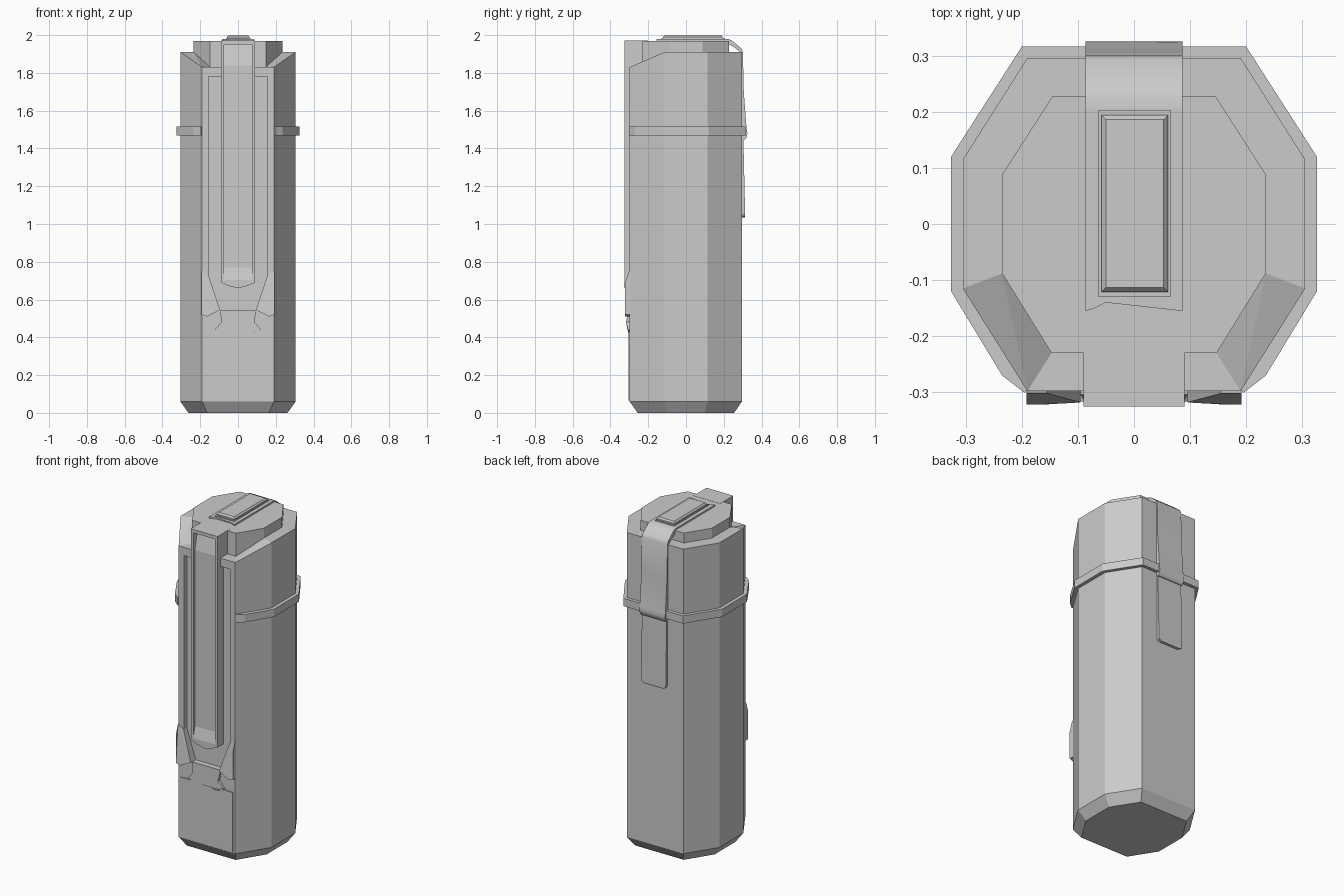
import bpy, bmesh
from mathutils import Vector

if "Cube" in bpy.data.objects:
    bpy.data.objects.remove(bpy.data.objects["Cube"])


def finish(name, bm):
    bmesh.ops.connect_verts_nonplanar(bm, angle_limit=0.02, faces=bm.faces[:])
    bmesh.ops.recalc_face_normals(bm, faces=bm.faces[:])
    me = bpy.data.meshes.new(name)
    bm.to_mesh(me)
    bm.free()
    ob = bpy.data.objects.new(name, me)
    bpy.context.collection.objects.link(ob)
    return ob


def loft(name, loops):
    """Skin equal-sized closed loops and cap both ends."""
    bm = bmesh.new()
    rows = [[bm.verts.new(p) for p in loop] for loop in loops]
    n = len(rows[0])
    for a, b in zip(rows, rows[1:]):
        for i in range(n):
            j = (i + 1) % n
            bm.faces.new((a[i], a[j], b[j], b[i]))
    bm.faces.new(rows[0])
    bm.faces.new(rows[-1])
    return finish(name, bm)


def prism(name, pts, axis, a, b):
    """Extrude a 2D outline along an axis; b may be one depth per point."""
    bs = b if isinstance(b, (list, tuple)) else [b] * len(pts)
    place = {'x': lambda p, d: (d, p[0], p[1]),
             'y': lambda p, d: (p[0], d, p[1]),
             'z': lambda p, d: (p[0], p[1], d)}[axis]
    return loft(name, [[place(p, a) for p in pts],
                       [place(p, d) for p, d in zip(pts, bs)]])


def mirrored(half):
    """Complete an outline that is symmetric about its first coordinate."""
    return half + [(-p[0],) + tuple(p[1:]) for p in reversed(half) if abs(p[0]) > 1e-6]


def cut(ob, cutter):
    m = ob.modifiers.new("cut", 'BOOLEAN')
    m.operation = 'DIFFERENCE'
    m.solver = 'EXACT'
    m.object = cutter
    cutter.hide_render = True
    cutter.hide_set(True)


def rect(x0, x1, y0, y1, z):
    return [(x0, y0, z), (x1, y0, z), (x1, y1, z), (x0, y1, z)]


# Eight-sided body with bottom chamfer, sloped front rim and raised cap
outer = mirrored([(0.19, -0.298), (0.305, -0.115), (0.305, 0.115), (0.19, 0.296)])
inner = mirrored([(0.147, -0.23), (0.235, -0.088), (0.235, 0.088), (0.145, 0.228)])
rim_z = lambda y: 1.83 if y < -0.2 else 1.91
body = loft("body", [
    [(x * 0.86, y * 0.86, 0) for x, y in outer],
    [(x, y, 0.06) for x, y in outer],
    [(x, y, rim_z(y)) for x, y in outer],
    [(x, y, rim_z(y)) for x, y in inner],
    [(x, y, 1.97) for x, y in inner]])

# Front channel recess
channel = mirrored([(0.155, 1.78), (0.155, 0.72), (0.095, 0.545)])
cut(body, prism("channel_cutter", channel, 'y', -0.4, -0.27))

# Front column with a shallow trough down its face
column = prism("front_column", mirrored([(0.09, 1.971), (0.09, 0.69), (0.05, 0.672), (0, 0.66)]),
               'y', -0.20, -0.325)
trough = [(-0.40, 1.95), (-0.285, 1.95), (-0.309, 1.84), (-0.309, 0.77),
          (-0.326, 0.70), (-0.40, 0.70)]
cut(column, prism("trough_cutter", trough, 'x', -0.073, 0.073))

# Collar band, open at the front
band_out = [(0.195, -0.301), (0.235, -0.27), (0.326, -0.12), (0.326, 0.12), (0.2, 0.316)]
band_in = [(0.18, -0.28), (0.20, -0.26), (0.29, -0.11), (0.29, 0.11), (0.18, 0.28)]
flip = lambda pts: [(-x, y) for x, y in pts]
prism("collar_band", band_out + flip(band_out)[::-1] + flip(band_in) + band_in[::-1],
      'z', 1.468, 1.515)

# Flared wings either side of the column foot
wing = [(0.192, 0.75), (0.155, 0.725), (0.095, 0.545), (0.165, 0.51), (0.192, 0.52), (0.192, 0.69)]
wing_y = [-0.302, -0.302, -0.318, -0.322, -0.322, -0.322]
for side, label in ((1, "right"), (-1, "left")):
    prism(label + "_wing", [(side * x, z) for x, z in wing], 'y', -0.26, wing_y)

# Waisted latch and lower front plate
latch = mirrored([(0.095, 0.545, -0.304), (0.088, 0.48, -0.318),
                  (0.123, 0.44, -0.306), (0.08, 0.425, -0.306)])
prism("latch", [p[:2] for p in latch], 'y', -0.26, [p[2] for p in latch])
prism("lower_plate", mirrored([(0.175, 0.065), (0.175, 0.43), (0.12, 0.432), (0.07, 0.415)]),
      'y', -0.28, -0.304)

# Strap: notched top tongue, bend over the back, separate lower flap
prism("strap_top", mirrored([(0.086, 0.205), (0.086, -0.155), (0.07, -0.15), (0.05, -0.14)]),
      'z', 1.96, 1.98)
bend = [(0.20, 1.98), (0.225, 1.979), (0.243, 1.971), (0.293, 1.93), (0.301, 1.912),
        (0.306, 1.70), (0.321, 1.50), (0.325, 1.48), (0.319, 1.455), (0.309, 1.445),
        (0.29, 1.445), (0.293, 1.905), (0.288, 1.918), (0.235, 1.962), (0.20, 1.965)]
strap = prism("strap_back", bend, 'x', -0.086, 0.086)
flap = mirrored([(0.083, 1.45, 0.304), (0.083, 1.055, 0.313),
                 (0.078, 1.042, 0.313), (0.066, 1.035, 0.312)])
prism("strap_flap", [p[:2] for p in flap], 'y', 0.285, [p[2] for p in flap])

# Button plate and chamfered button on top
loft("button_plate", [rect(-0.063, 0.065, -0.13, 0.203, z) for z in (1.97, 1.984)])
loft("button", [rect(-0.058, 0.061, -0.121, 0.194, 1.975),
                rect(-0.058, 0.061, -0.121, 0.194, 1.991),
                rect(-0.050, 0.053, -0.113, 0.186, 2.0)])

# Soften only the strap bend
bpy.context.view_layer.objects.active = strap
strap.select_set(True)
bpy.ops.object.shade_smooth_by_angle(angle=0.7)
